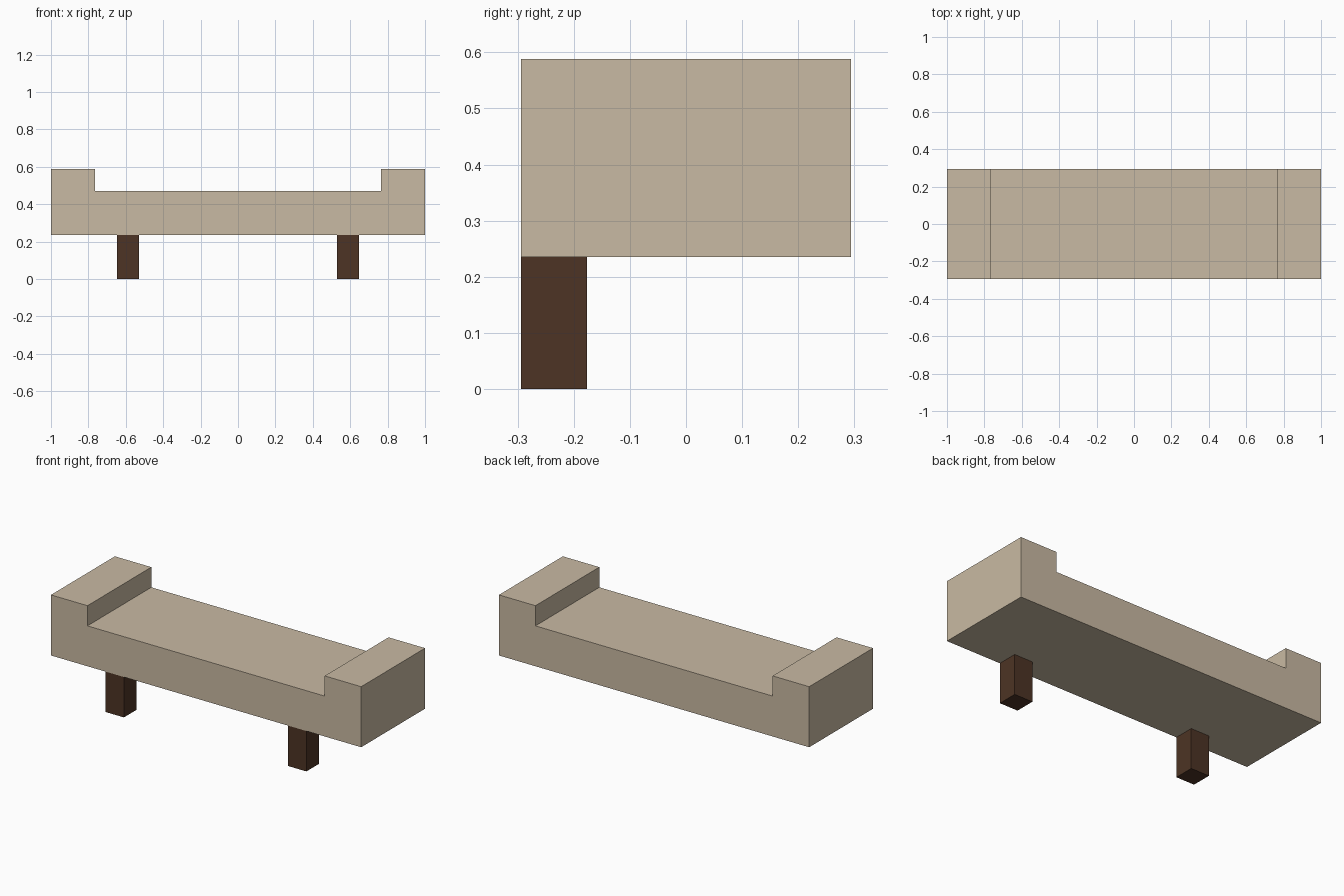
import bpy
import bmesh

if "Cube" in bpy.data.objects:
    bpy.data.objects.remove(bpy.data.objects["Cube"])

U = 2 / 17  # the model sits on a regular grid of 17 steps along its length
HALF_DEPTH = 2.5 * U


def make_material(name, colour):
    mat = bpy.data.materials.new(name)
    mat.diffuse_color = (*colour, 1)
    mat.use_nodes = True
    mat.node_tree.nodes["Principled BSDF"].inputs["Base Color"].default_value = mat.diffuse_color
    return mat


def extruded_profile(name, points, y0, y1, mat):
    """Extrude an XZ outline from y0 to y1."""
    bm = bmesh.new()
    face = bm.faces.new([bm.verts.new((x, y0, z)) for x, z in points])
    ext = bmesh.ops.extrude_face_region(bm, geom=[face])
    verts = [g for g in ext["geom"] if isinstance(g, bmesh.types.BMVert)]
    bmesh.ops.translate(bm, verts=verts, vec=(0, y1 - y0, 0))
    bmesh.ops.recalc_face_normals(bm, faces=bm.faces)
    mesh = bpy.data.meshes.new(name)
    bm.to_mesh(mesh)
    bm.free()
    mesh.materials.append(mat)
    obj = bpy.data.objects.new(name, mesh)
    bpy.context.collection.objects.link(obj)
    return obj


fabric = make_material("beige fabric", (0.584, 0.491, 0.366))
wood = make_material("dark brown wood", (0.074, 0.034, 0.018))

# Bench body: seat with a raised armrest at each end
right_half = [(8.5 * U, 2 * U), (8.5 * U, 5 * U), (6.5 * U, 5 * U), (6.5 * U, 4 * U)]
left_half = [(-x, z) for x, z in reversed(right_half)]
extruded_profile("bench_body", right_half + left_half, -HALF_DEPTH, HALF_DEPTH, fabric)

# Front legs, flush with the front face
for side, label in ((-1, "left"), (1, "right")):
    a, b = side * 4.5 * U, side * 5.5 * U
    extruded_profile(f"front_leg_{label}", [(a, 0), (b, 0), (b, 2 * U), (a, 2 * U)],
                     -HALF_DEPTH, -HALF_DEPTH + U, wood)
